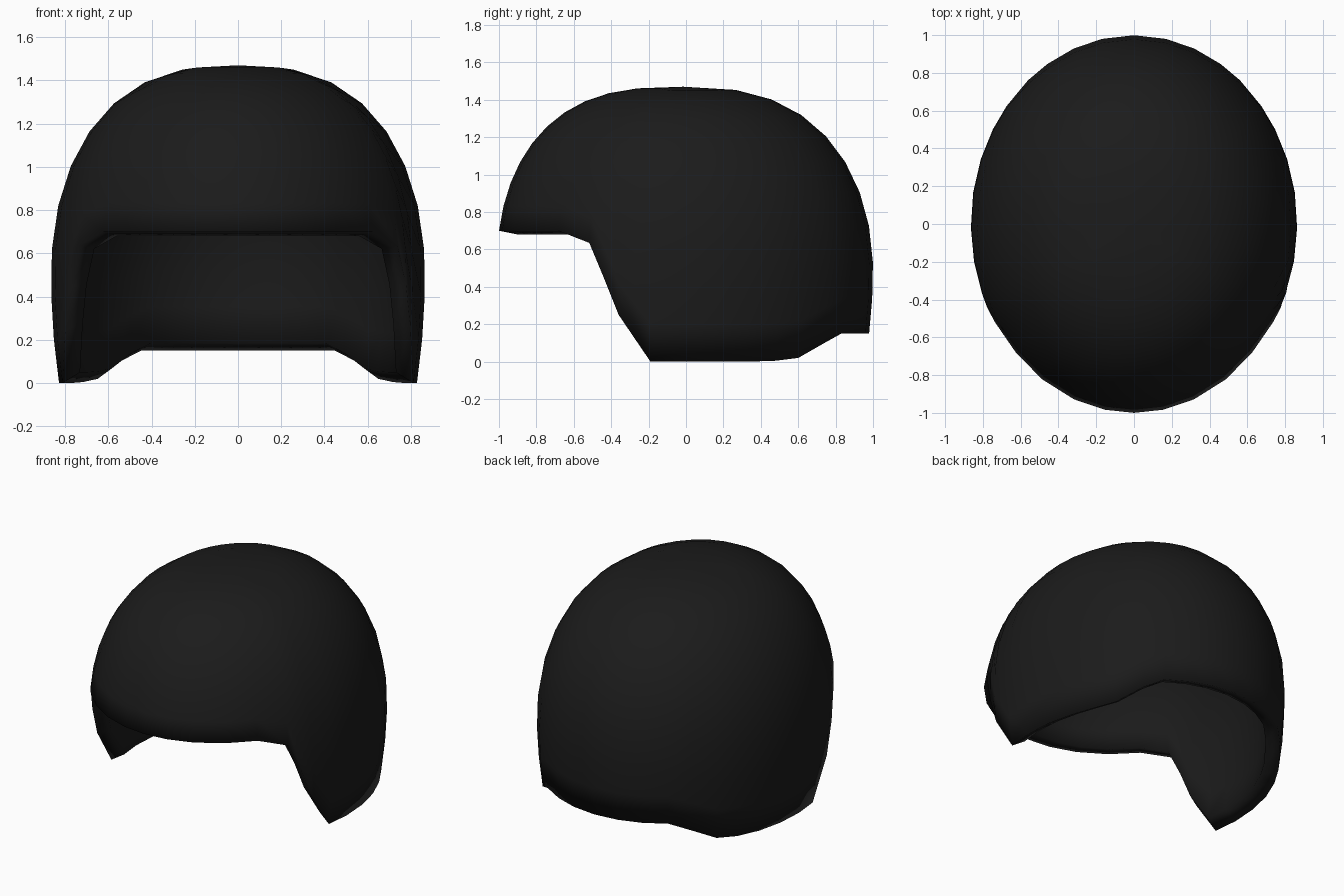
import bpy
import bmesh
from math import asin, sin, cos, acos, pi

cube = bpy.data.objects.get("Cube")
if cube:
    bpy.data.objects.remove(cube, do_unlink=True)

# Proportions of the outer surface
WAIST, HEIGHT, WIDTH, FRONT, BACK = 0.5, 0.97, 0.865, 1.01, 1.0
LEAN = 0.015           # the crown sits slightly forward
DROP = 2 / 2.1         # roundness of the dome in height
LINING = 0.9           # size of the lining relative to the outer surface
RINGS = 10

# Lower edge as (y, z), from the brow, down the cheek, to the nape
RIM = [(-1.0, 0.70), (-0.98, 0.70), (-0.925, 0.70), (-0.82, 0.70), (-0.68, 0.70),
       (-0.515, 0.635), (-0.44, 0.45), (-0.36, 0.25), (-0.19, 0.0), (-0.02, 0.0),
       (0.16, 0.0), (0.33, 0.0), (0.48, 0.005), (0.60, 0.02), (0.74, 0.10),
       (0.83, 0.15), (0.91, 0.15), (0.96, 0.15), (1.0, 0.15)]


def profile(phi, spread):
    """Relative radius and height above the waist at an angle from the crown."""
    if phi <= pi / 2:
        return sin(phi) ** spread, max(cos(phi), 0) ** DROP
    u = pi / 2 - phi
    return 1 - 0.043 * (u * HEIGHT / WAIST) ** 2, u


def angle_at(z):
    """Angle down from the crown that reaches height z."""
    u = (z - WAIST) / HEIGHT
    return acos(u ** (1 / DROP)) if u >= 0 else pi / 2 - u


def column(bm, y, z, side, scale):
    """Vertices from just below the crown to one point of the rim."""
    length = FRONT if y < 0 else BACK
    spread = 2 / (2.6 - 0.2 * min(y, 0))    # fuller towards the forehead
    end = angle_at(z)
    if abs(y) == 1:
        turn = y * pi / 2
    else:
        turn = asin(y / (length * profile(end, spread)[0]))
    verts = []
    for k in range(1, RINGS + 1):
        r, u = profile(end * k / RINGS, spread)
        verts.append(bm.verts.new((scale * side * WIDTH * r * cos(turn),
                                   scale * (length * r * sin(turn) - LEAN * max(u, 0)),
                                   WAIST + scale * HEIGHT * u)))
    return verts


def dome(bm, scale):
    """Columns around the head joined into a dome; returns its rim vertices."""
    columns = [column(bm, y, z, 1, scale) for y, z in RIM]
    columns += [column(bm, y, z, -1, scale) for y, z in reversed(RIM[1:-1])]
    crown = bm.verts.new((0, -LEAN * scale, WAIST + scale * HEIGHT))
    for i, a in enumerate(columns):
        b = columns[(i + 1) % len(columns)]
        bm.faces.new((crown, a[0], b[0]))
        for k in range(RINGS - 1):
            bm.faces.new((a[k], a[k + 1], b[k + 1], b[k]))
    return [c[-1] for c in columns]


# Helmet shell: outer dome, lining, and the rim between them
bm = bmesh.new()
outer = dome(bm, 1)
lining = dome(bm, LINING)
for i in range(len(outer)):
    j = (i + 1) % len(outer)
    bm.faces.new((outer[i], lining[i], lining[j], outer[j]))
bmesh.ops.recalc_face_normals(bm, faces=bm.faces)
for face in bm.faces:
    face.smooth = True
mesh = bpy.data.meshes.new("helmet_shell")
bm.to_mesh(mesh)
bm.free()
shell = bpy.data.objects.new("helmet_shell", mesh)
bpy.context.collection.objects.link(shell)

# Plain black finish
black = bpy.data.materials.new("matte_black")
black.use_nodes = True
black.diffuse_color = (0.011, 0.011, 0.011, 1)
black.node_tree.nodes["Principled BSDF"].inputs["Base Color"].default_value = black.diffuse_color
mesh.materials.append(black)
